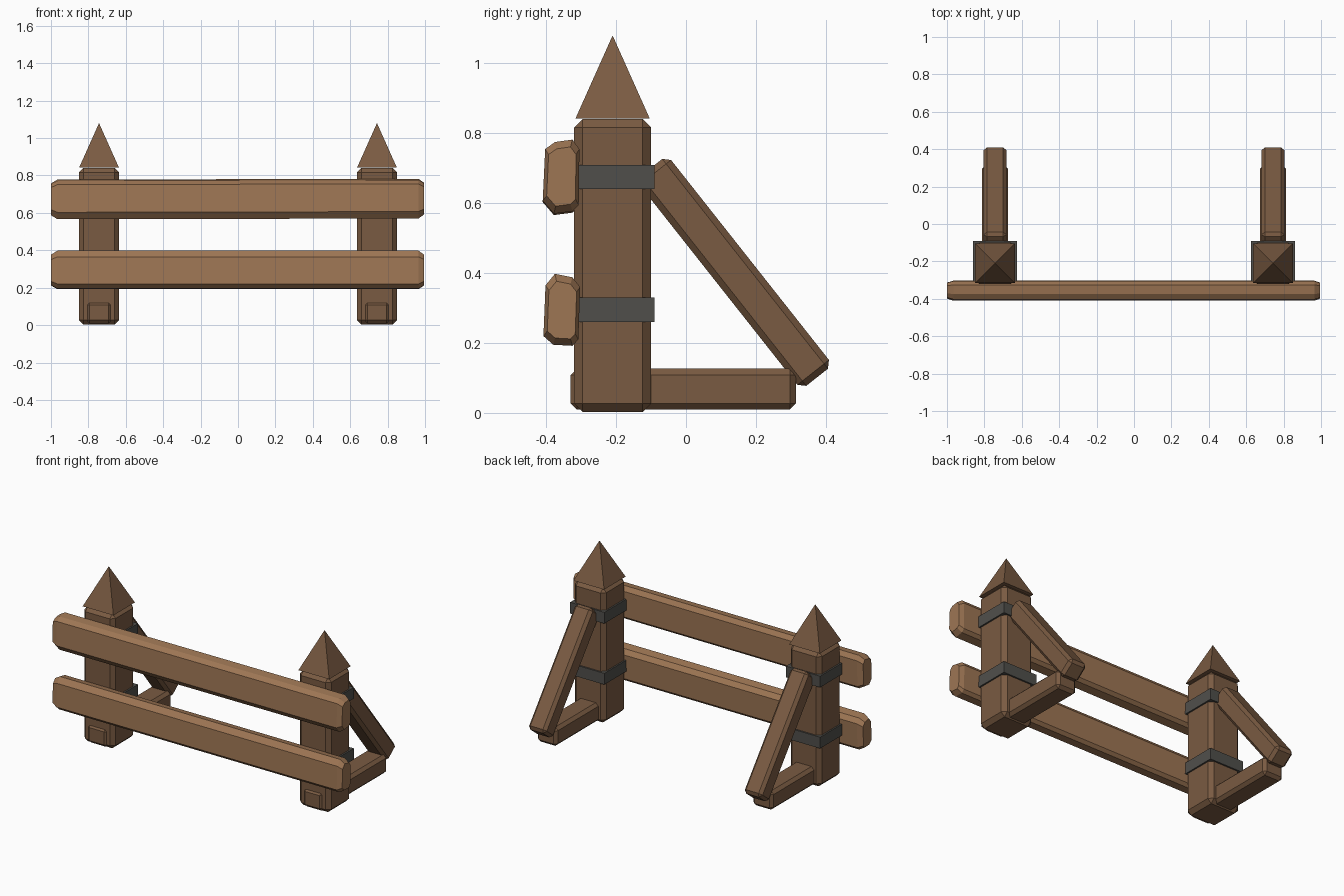
import bpy, bmesh, math
from mathutils import Matrix, Vector

if "Cube" in bpy.data.objects:
    bpy.data.objects.remove(bpy.data.objects["Cube"])


def srgb(r, g, b):
    f = lambda c: c / 12.92 if c <= 0.04045 else ((c + 0.055) / 1.055) ** 2.4
    return (f(r / 255), f(g / 255), f(b / 255), 1)


def material(name, col):
    m = bpy.data.materials.new(name)
    m.diffuse_color = col
    m.use_nodes = True
    m.node_tree.nodes["Principled BSDF"].inputs["Base Color"].default_value = m.diffuse_color
    return m


LIGHT = material("light wood", srgb(158, 118, 84))
DARK = material("dark wood", srgb(122, 91, 66))
IRON = material("dark iron", srgb(80, 79, 75))


def finish(bm, name, mat):
    bmesh.ops.recalc_face_normals(bm, faces=bm.faces)
    me = bpy.data.meshes.new(name)
    bm.to_mesh(me)
    bm.free()
    me.materials.append(mat)
    ob = bpy.data.objects.new(name, me)
    bpy.context.collection.objects.link(ob)
    return ob


def box(name, centre, size, mat, bevel=0.0, tilt=0.0):
    """Box with flat chamfers, tilted about x."""
    bm = bmesh.new()
    bmesh.ops.create_cube(bm, size=1)
    bmesh.ops.scale(bm, vec=size, verts=bm.verts)
    if bevel:
        bmesh.ops.bevel(bm, geom=bm.edges[:], offset=bevel, segments=1,
                        affect='EDGES', profile=0.5)
    bm.transform(Matrix.Translation(centre) @ Matrix.Rotation(tilt, 4, 'X'))
    return finish(bm, name, mat)


def rail(name, profile, drop):
    """Hewn plank along x: one (y, z) profile with chamfered ends."""
    bm = bmesh.new()
    cy = sum(p[0] for p in profile) / len(profile)
    cz = sum(p[1] for p in profile) / len(profile)
    rings = []
    for x, s, dz in ((-1, 0.8, -drop), (-0.965, 1, -drop), (0.965, 1, 0), (0.995, 0.8, 0)):
        rings.append([bm.verts.new((x, cy + (y - cy) * s, cz + (z - cz) * s + dz))
                      for y, z in profile])
    n = len(profile)
    for a, b in zip(rings, rings[1:]):
        for i in range(n):
            bm.faces.new((a[i], a[(i + 1) % n], b[(i + 1) % n], b[i]))
    bm.faces.new(rings[0])
    bm.faces.new(rings[-1])
    return finish(bm, name, LIGHT)


# Two horizontal rails
rail("upper_rail", [(-0.403, 0.755), (-0.375, 0.775), (-0.325, 0.782), (-0.305, 0.755),
                    (-0.307, 0.595), (-0.325, 0.577), (-0.378, 0.570), (-0.41, 0.607)], 0.004)
rail("lower_rail", [(-0.402, 0.365), (-0.375, 0.398), (-0.325, 0.388), (-0.303, 0.36),
                    (-0.308, 0.21), (-0.325, 0.192), (-0.38, 0.195), (-0.408, 0.22)], 0.0)

for side, sx in (("left", -1), ("right", 1)):
    x = 0.743 * sx
    # Upright post
    box(side + "_post", (x, -0.21, 0.422), (0.216, 0.22, 0.838), DARK, 0.024)
    # Pointed cap
    bm = bmesh.new()
    base = [bm.verts.new((x + 0.106 * a, -0.21 + 0.106 * b, 0.843))
            for a, b in ((-1, -1), (1, -1), (1, 1), (-1, 1))]
    tip = bm.verts.new((x, -0.21, 1.08))
    bm.faces.new(base)
    for i in range(4):
        bm.faces.new((base[i], base[(i + 1) % 4], tip))
    finish(bm, side + "_post_cap", DARK)
    # Iron bands
    for label, z in (("upper", 0.675), ("lower", 0.295)):
        box(f"{side}_{label}_band", (x, -0.21, z), (0.235, 0.24, 0.07), IRON)
    # Ground beam and diagonal brace
    box(side + "_ground_beam", (x, -0.0075, 0.068), (0.138, 0.645, 0.117), DARK, 0.018)
    box(side + "_brace", (x, 0.138, 0.402), (0.122, 0.765, 0.115), DARK, 0.018,
        math.atan2(-0.785, 0.62))
